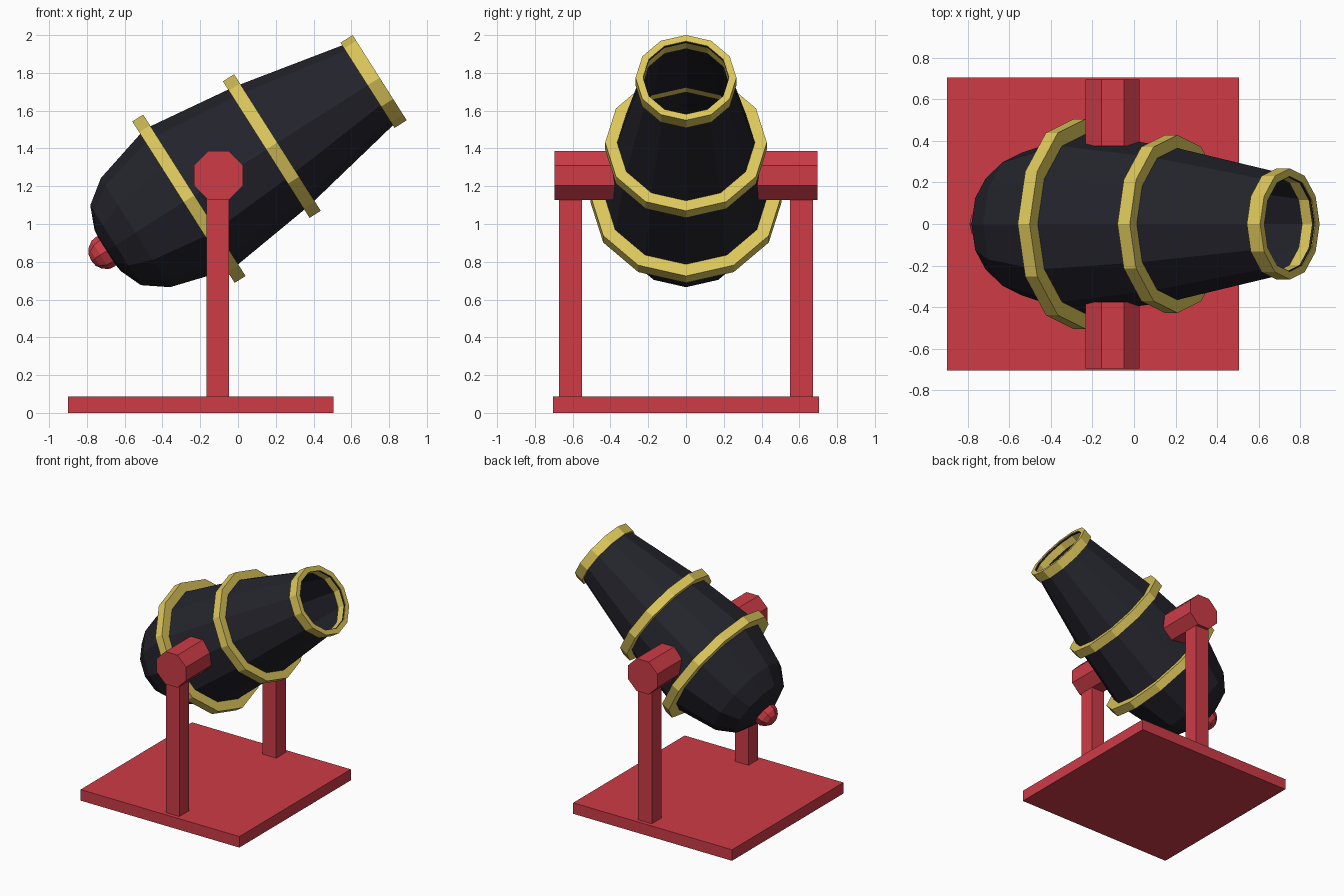
import bpy, bmesh, math
from mathutils import Matrix, Vector

if "Cube" in bpy.data.objects:
    bpy.data.objects.remove(bpy.data.objects["Cube"])


def material(name, rgb):
    m = bpy.data.materials.new(name)
    m.diffuse_color = (*rgb, 1)
    m.use_nodes = True
    m.node_tree.nodes["Principled BSDF"].inputs["Base Color"].default_value = m.diffuse_color
    return m


RED = material("red paint", (0.61, 0.044, 0.062))
GOLD = material("brass yellow", (0.72, 0.57, 0.105))
IRON = material("dark iron", (0.017, 0.017, 0.025))


def finish(bm, name, mat):
    bmesh.ops.recalc_face_normals(bm, faces=bm.faces)
    me = bpy.data.meshes.new(name)
    bm.to_mesh(me)
    bm.free()
    me.materials.append(mat)
    ob = bpy.data.objects.new(name, me)
    bpy.context.collection.objects.link(ob)
    return ob


def box(name, lo, hi, mat):
    bm = bmesh.new()
    lo, hi = Vector(lo), Vector(hi)
    bmesh.ops.create_cube(bm, size=1, matrix=Matrix.Translation((lo + hi) / 2)
                          @ Matrix.Diagonal((*(hi - lo), 1)))
    return finish(bm, name, mat)


def lathe(name, profile, sides, frame, mat, closed=False, phase=0.0):
    """Turn (radius, height) points around local z, then place with frame."""
    bm = bmesh.new()
    rings = []
    for r, h in profile:
        if r == 0:
            rings.append([bm.verts.new((0, 0, h))] * sides)
        else:
            angles = [phase + 2 * math.pi * i / sides for i in range(sides)]
            rings.append([bm.verts.new((r * math.cos(a), r * math.sin(a), h)) for a in angles])
    pairs = list(zip(rings, rings[1:]))
    if closed:
        pairs.append((rings[-1], rings[0]))
    for a, b in pairs:
        for i in range(sides):
            j = (i + 1) % sides
            bm.faces.new(list(dict.fromkeys((a[i], a[j], b[j], b[i]))))
    bmesh.ops.transform(bm, matrix=frame, verts=bm.verts)
    return finish(bm, name, mat)


def mirror_y(ob):
    ob.modifiers.new("Mirror", 'MIRROR').use_axis = (False, True, False)


# Base and the two supports
box("base", (-0.9, -0.704, 0), (0.505, 0.704, 0.088), RED)
mirror_y(box("support_post", (-0.168, 0.55, 0.08), (-0.048, 0.672, 1.2), RED))

# Octagonal trunnions on either side of the barrel
R = 0.13 / math.cos(math.pi / 8)
pivot = Matrix.Translation((-0.103, 0, 1.257)) @ Matrix.Rotation(-math.pi / 2, 4, 'X')
mirror_y(lathe("trunnion", [(0, 0.375), (R, 0.375), (R, 0.695), (0, 0.695)],
               8, pivot, RED, phase=math.pi / 8))

# Tilted barrel with a rounded breech and an open bore
tilt = Matrix.Translation((-0.091, 0, 1.241)) @ Matrix.Rotation(math.radians(57.6), 4, 'Y')
outer = [(0, -0.725), (0.13, -0.71), (0.25, -0.66), (0.342, -0.535),
         (0.437, -0.2), (0.372, 0.32), (0.236, 0.992)]
bore = [(0.226, 0.992), (0.362, 0.32), (0.427, -0.2), (0.332, -0.53),
        (0.24, -0.65), (0.12, -0.698), (0, -0.713)]
lathe("barrel", outer + bore, 12, tilt, IRON)

# Brass bands: outer radius, inner radius, rear and front position
for name, ro, ri, s0, s1 in [("muzzle_band", 0.267, 0.229, 0.92, 0.996),
                             ("middle_band", 0.428, 0.36, 0.285, 0.355),
                             ("rear_band", 0.506, 0.425, -0.234, -0.166)]:
    lathe(name, [(ri, s0), (ro, s0), (ro, s1), (ri, s1)], 12, tilt, GOLD, closed=True)

# Round knob behind the breech
lathe("breech_knob", [(0, -0.812), (0.035, -0.807), (0.065, -0.788), (0.088, -0.755),
                      (0.093, -0.72), (0.08, -0.69), (0, -0.69)], 8, tilt, RED)
